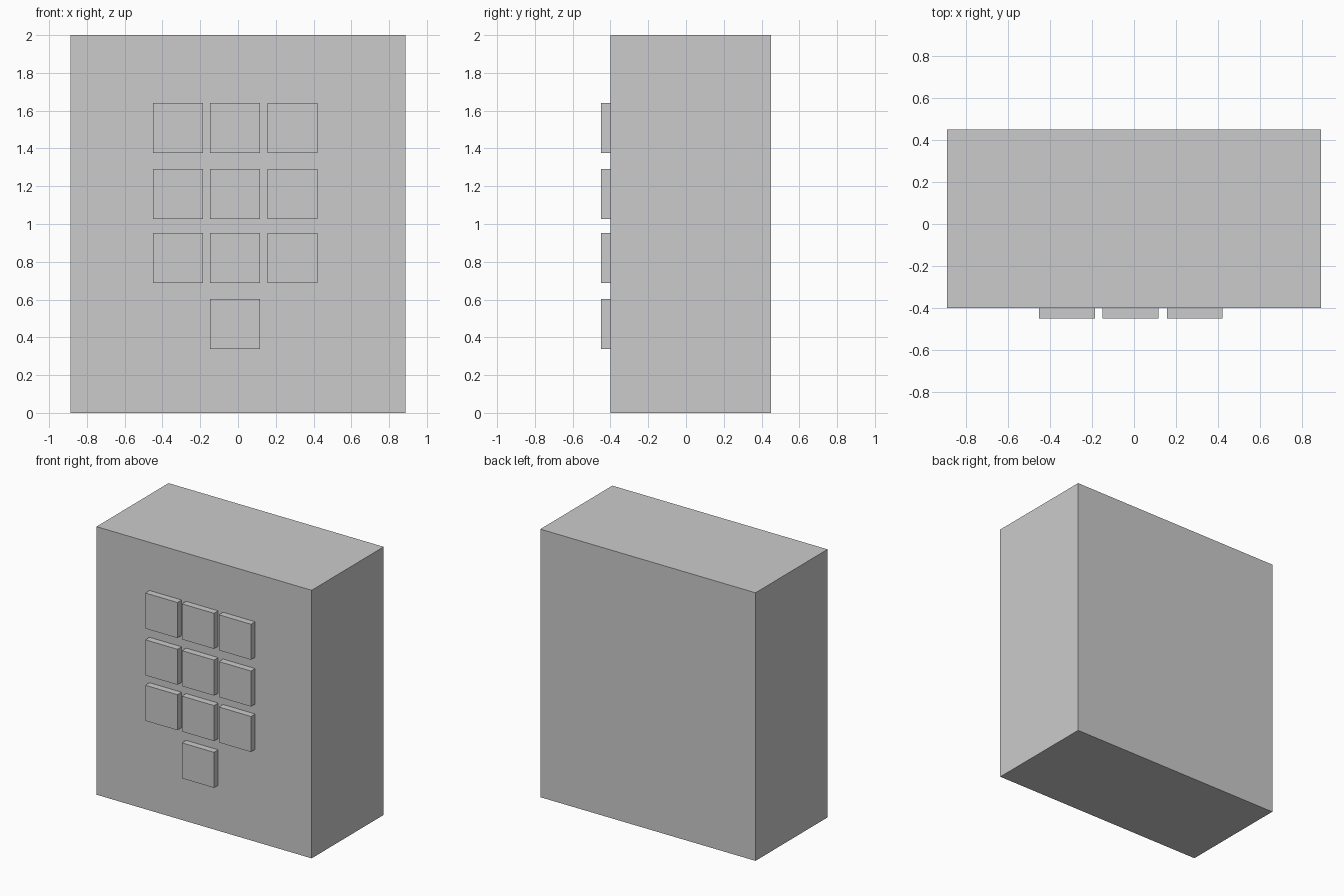
import bpy

if "Cube" in bpy.data.objects:
    bpy.data.objects.remove(bpy.data.objects["Cube"])


def box(name, x, y, z):
    """Box spanning the given (min, max) ranges."""
    spans = (x, y, z)
    bpy.ops.mesh.primitive_cube_add(size=1, location=[(a + b) / 2 for a, b in spans])
    obj = bpy.context.object
    obj.name = name
    obj.scale = [b - a for a, b in spans]
    bpy.ops.object.transform_apply(location=False, rotation=False, scale=True)
    return obj


FRONT = -0.40          # front face of the housing
KEY_FACE = -0.449      # front face of the keys
HALF = 0.1325          # half the key width

# Housing
box("housing", (-0.888, 0.888), (FRONT, 0.449), (0, 2))

# Keypad: three full rows, then a single middle key
columns = (-0.318, -0.016, 0.289)
rows = (1.508, 1.159, 0.820, 0.471)
number = 0
for r, z in enumerate(rows):
    for x in (columns if r < 3 else columns[1:2]):
        number += 1
        box(f"key_{number}", (x - HALF, x + HALF), (KEY_FACE, FRONT), (z - HALF, z + HALF))
